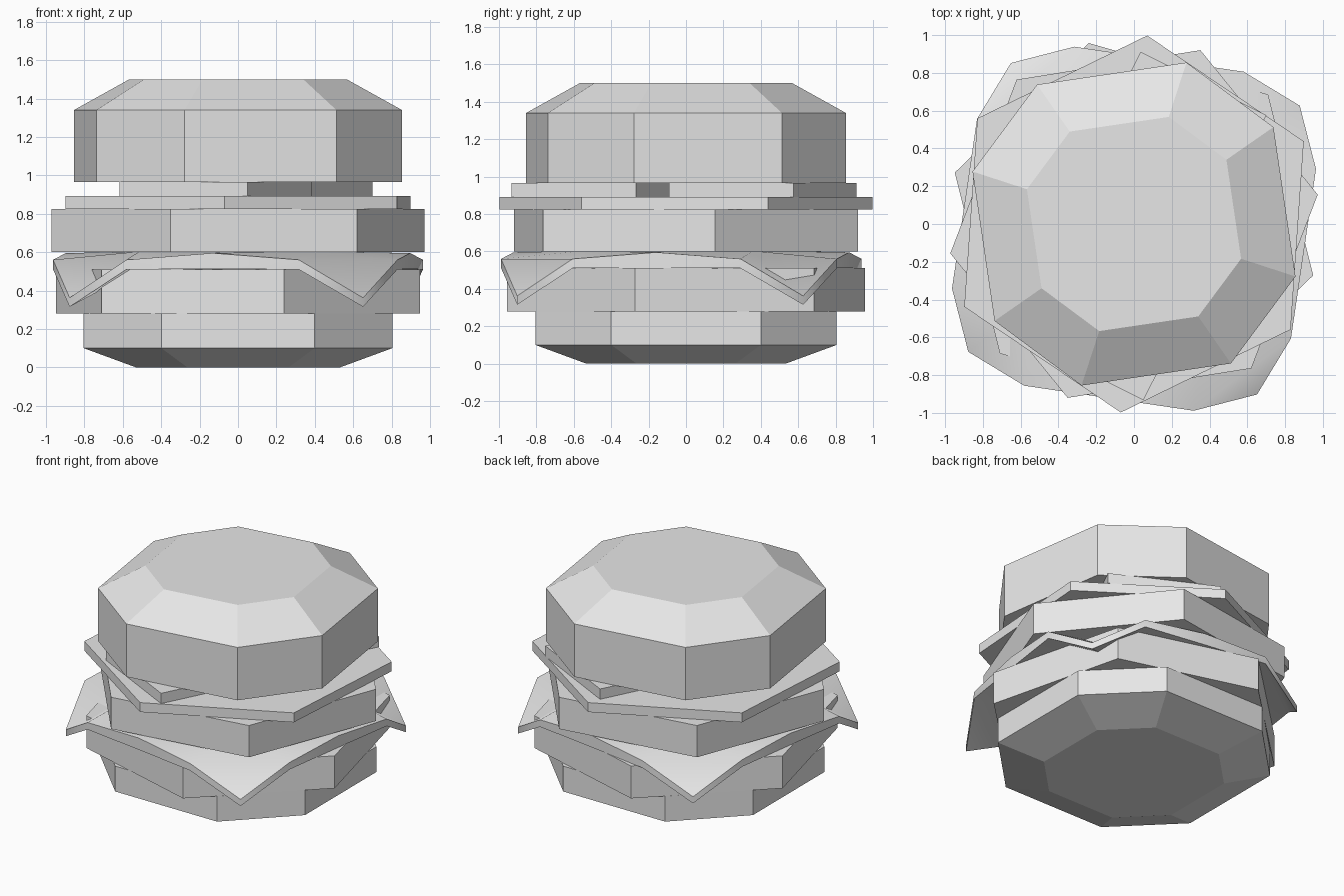
import bpy
import bmesh
from math import cos, sin, radians
from mathutils import Matrix

cube = bpy.data.objects.get("Cube")
if cube:
    bpy.data.objects.remove(cube)

# One plain colour
grey = bpy.data.materials.new("light_grey")
grey.use_nodes = True
grey.diffuse_color = (0.8, 0.8, 0.8, 1)
grey.node_tree.nodes["Principled BSDF"].inputs["Base Color"].default_value = (0.8, 0.8, 0.8, 1)


def finish(bm, name):
    bmesh.ops.recalc_face_normals(bm, faces=bm.faces)
    mesh = bpy.data.meshes.new(name)
    bm.to_mesh(mesh)
    bm.free()
    mesh.materials.append(grey)
    obj = bpy.data.objects.new(name, mesh)
    bpy.context.collection.objects.link(obj)
    return obj


def stack(name, angles, radius, levels, centre=(0, 0)):
    """Closed solid from one polygon repeated at (scale, height) levels."""
    bm = bmesh.new()
    rings = []
    for scale, z in levels:
        rings.append([bm.verts.new((centre[0] + radius * scale * cos(radians(a)),
                                    centre[1] + radius * scale * sin(radians(a)), z))
                      for a in angles])
    for low, high in zip(rings, rings[1:]):
        for i in range(len(angles)):
            j = (i + 1) % len(angles)
            bm.faces.new((low[i], low[j], high[j], high[i]))
    bm.faces.new(rings[0][::-1])
    bm.faces.new(rings[-1])
    return finish(bm, name)


def slab(name, sides, turn, radius, bottom, top, centre=(0, 0)):
    angles = [turn + 360 * i / sides for i in range(sides)]
    return stack(name, angles, radius, [(1, bottom), (1, top)], centre)


def bun_angles(turn):
    return [turn + 90 * k + a for k in range(4) for a in (26.4, 63.6)]


# Buns: square with cut corners and a sloped outer rim
stack("bottom_bun", bun_angles(0), 0.899, [(0.662, 0), (1, 0.1), (1, 0.28)])
stack("top_bun", bun_angles(8.4), 0.899, [(1, 0.965), (1, 1.34), (0.663, 1.5)])

# Six-sided fillings
slab("patty", 6, 44, 0.987, 0.28, 0.51)
slab("tomato_slice", 6, 9.1, 0.985, 0.6, 0.825)
slab("onion_slice", 6, 26, 1.0, 0.825, 0.892)

# Two square pickles side by side
for side, centre in (("front", (-0.115, -0.432)), ("back", (0.2, 0.411))):
    slab(side + "_pickle", 4, 18.2, 0.5275, 0.892, 0.965, centre)

# Lettuce leaf: square sheet with drooping corners
half = 0.907
bm = bmesh.new()
bmesh.ops.create_grid(bm, x_segments=4, y_segments=4, size=half)
extruded = bmesh.ops.extrude_face_region(bm, geom=bm.faces[:])
upper = {g for g in extruded["geom"] if isinstance(g, bmesh.types.BMVert)}
for v in bm.verts:
    near, far = sorted((abs(v.co.x) / half, abs(v.co.y) / half))
    if near > 0.9:                      # corner
        v.co.x *= 0.852
        v.co.y *= 0.852
        top, bottom = 0.362, 0.315
    elif far > 0.9 and near > 0.4:      # edge beside a corner
        top, bottom = 0.56, 0.51
    elif far > 0.9:                     # middle of an edge
        top, bottom = 0.595, 0.512
    else:                               # inside
        top, bottom = 0.603, 0.508
    v.co.z = top if v in upper else bottom
bm.transform(Matrix.Translation((0, -0.025, 0)) @ Matrix.Rotation(radians(-8.4), 4, "Z"))
leaf = finish(bm, "lettuce_leaf")
bpy.ops.object.select_all(action="DESELECT")
leaf.select_set(True)
bpy.context.view_layer.objects.active = leaf
bpy.ops.object.shade_smooth_by_angle(angle=radians(50))
